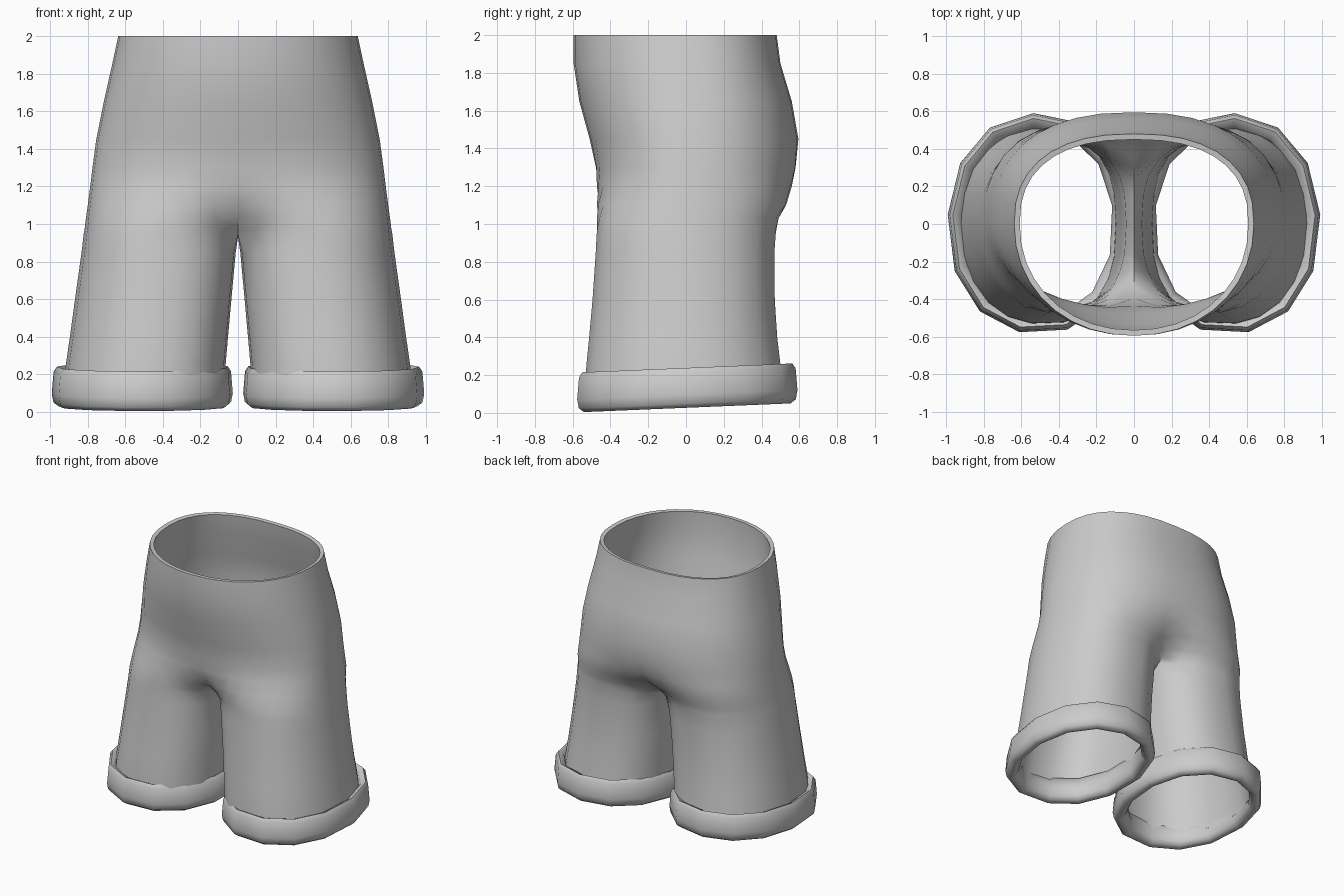
import bpy, bmesh
from math import cos, sin, radians, copysign

cube = bpy.data.objects.get("Cube")
if cube:
    bpy.data.objects.remove(cube, do_unlink=True)

cloth = bpy.data.materials.new("grey_cloth")
cloth.use_nodes = True
GREY = (0.6, 0.6, 0.6, 1)
cloth.diffuse_color = GREY
cloth.node_tree.nodes["Principled BSDF"].inputs["Base Color"].default_value = GREY

ARC = 18      # steps round the outside of one half
INNER = 4     # steps along the crotch
SPREAD = 152  # half angle of the leg that flows up into the hips


def oval(cx, rx, front, back, deg, power):
    """Point on a slightly squared oval; 0 degrees is outward, -90 front."""
    c, s = cos(radians(deg)), sin(radians(deg))
    x = copysign(abs(c) ** (2 / power), c)
    y = copysign(abs(s) ** (2 / power), s)
    return cx + rx * x, y * (back if y > 0 else -front)


def leg_point(inner, outer, front, back, deg):
    """Leg outline, flatter on the side facing the other leg."""
    power = 2.15 if abs(deg) < 90 or deg > 270 else 2.6
    return oval((inner + outer) / 2, (outer - inner) / 2, front, back, deg, power)


def leg_angles():
    outer = [-SPREAD + 2 * SPREAD * i / ARC for i in range(ARC + 1)]
    gap = (360 - 2 * SPREAD) / INNER
    return outer + [SPREAD + gap * i for i in range(1, INNER)]


def hip_row(z, width, front, back, blend):
    """Half a waist oval that turns into the outside of a leg as blend rises."""
    pts = []
    for i in range(ARC + 1):
        t = -1 + 2 * i / ARC
        # the seat is squarer than the belly
        hx, hy = oval(0, width, front, back, 90 * t, 2.4 if t > 0 else 2.1)
        lx, ly = leg_point(0, width, front, back, SPREAD * t)
        pts.append([hx + (lx - hx) * blend, hy + (ly - hy) * blend, z])
    pts[0][0] = pts[-1][0] = 0
    low, high = min(p[1] for p in pts), max(p[1] for p in pts)
    for p in pts:
        p[1] *= front / low if p[1] < 0 else back / high
    return pts


def finish(obj, angle):
    bpy.ops.object.select_all(action="DESELECT")
    obj.select_set(True)
    bpy.context.view_layer.objects.active = obj
    for mod in list(obj.modifiers):
        bpy.ops.object.modifier_apply(modifier=mod.name)
    bpy.ops.object.shade_smooth_by_angle(angle=radians(angle))


def make_object(name, bm):
    mesh = bpy.data.meshes.new(name)
    bm.to_mesh(mesh)
    bm.free()
    mesh.materials.append(cloth)
    obj = bpy.data.objects.new(name, mesh)
    bpy.context.collection.objects.link(obj)
    return obj


def bridge(bm, low, high, closed):
    n = len(low)
    for i in range(n if closed else n - 1):
        j = (i + 1) % n
        bm.faces.new((low[i], low[j], high[j], high[i]))


# Hips: height, half width, front, back, blend towards the legs
HIPS = [
    (2.0, 0.638, -0.595, 0.48, 0),
    (1.85, 0.67, -0.595, 0.50, 0),
    (1.65, 0.715, -0.565, 0.56, 0),
    (1.45, 0.755, -0.51, 0.595, 0),
    (1.3, 0.775, -0.477, 0.58, 0.04),
    (1.2, 0.787, -0.472, 0.56, 0.14),
    (1.1, 0.80, -0.472, 0.53, 0.38),
    (1.03, 0.81, -0.472, 0.49, 0.63),
    (0.98, 0.816, -0.472, 0.48, 0.84),
    (0.945, 0.822, -0.473, 0.475, 1),
]
# Legs: height, inner x, outer x, front, back
LEGS = [
    (0.85, 0.012, 0.833, -0.48, 0.47),
    (0.6, 0.035, 0.868, -0.497, 0.472),
    (0.4, 0.053, 0.895, -0.515, 0.485),
    (0.25, 0.066, 0.917, -0.53, 0.503),
    (0.12, 0.072, 0.932, -0.535, 0.515),
]

# Trouser body: one half, mirrored and thickened
bm = bmesh.new()
upper = None
for row in HIPS:
    ring = [bm.verts.new(p) for p in hip_row(*row)]
    if upper:
        bridge(bm, ring, upper, False)
    upper = ring
width, front, back = HIPS[-1][1:4]
for deg in leg_angles()[ARC + 1:]:
    y = leg_point(0, width, front, back, deg)[1]
    upper.append(bm.verts.new((0, y, 0.93)))
for z, inner, outer, front, back in LEGS:
    ring = []
    for deg in leg_angles():
        x, y = leg_point(inner, outer, front, back, deg)
        ring.append(bm.verts.new((x, y, z)))
    bridge(bm, ring, upper, True)
    upper = ring
body = make_object("trouser_body", bm)
mirror = body.modifiers.new("mirror", "MIRROR")
mirror.use_clip = True
thick = body.modifiers.new("thickness", "SOLIDIFY")
thick.thickness = 0.03
thick.offset = -1
finish(body, 50)

# Turned-up cuffs: closed band section of outward offset and height
BAND = [(-0.01, 0.22), (0.028, 0.238), (0.046, 0.212), (0.056, 0.095),
        (0.047, 0.048), (0.02, 0.027), (-0.015, 0.036), (-0.034, 0.065), (-0.034, 0.14)]
SIDES = 13
for name, side in (("left_cuff", 1), ("right_cuff", -1)):
    bm = bmesh.new()
    rings = []
    for off, z in BAND:
        ring = []
        for i in range(SIDES):
            x, y = oval(0.507, 0.43 + off, -0.53 - off, 0.535 + off, 4 + 360 * i / SIDES, 2.15)
            ring.append(bm.verts.new((side * x, y, z + 0.042 * y)))
        rings.append(ring)
    for k, ring in enumerate(rings):
        bridge(bm, rings[(k + 1) % len(rings)], ring, True)
    bmesh.ops.recalc_face_normals(bm, faces=bm.faces)
    finish(make_object(name, bm), 65)
